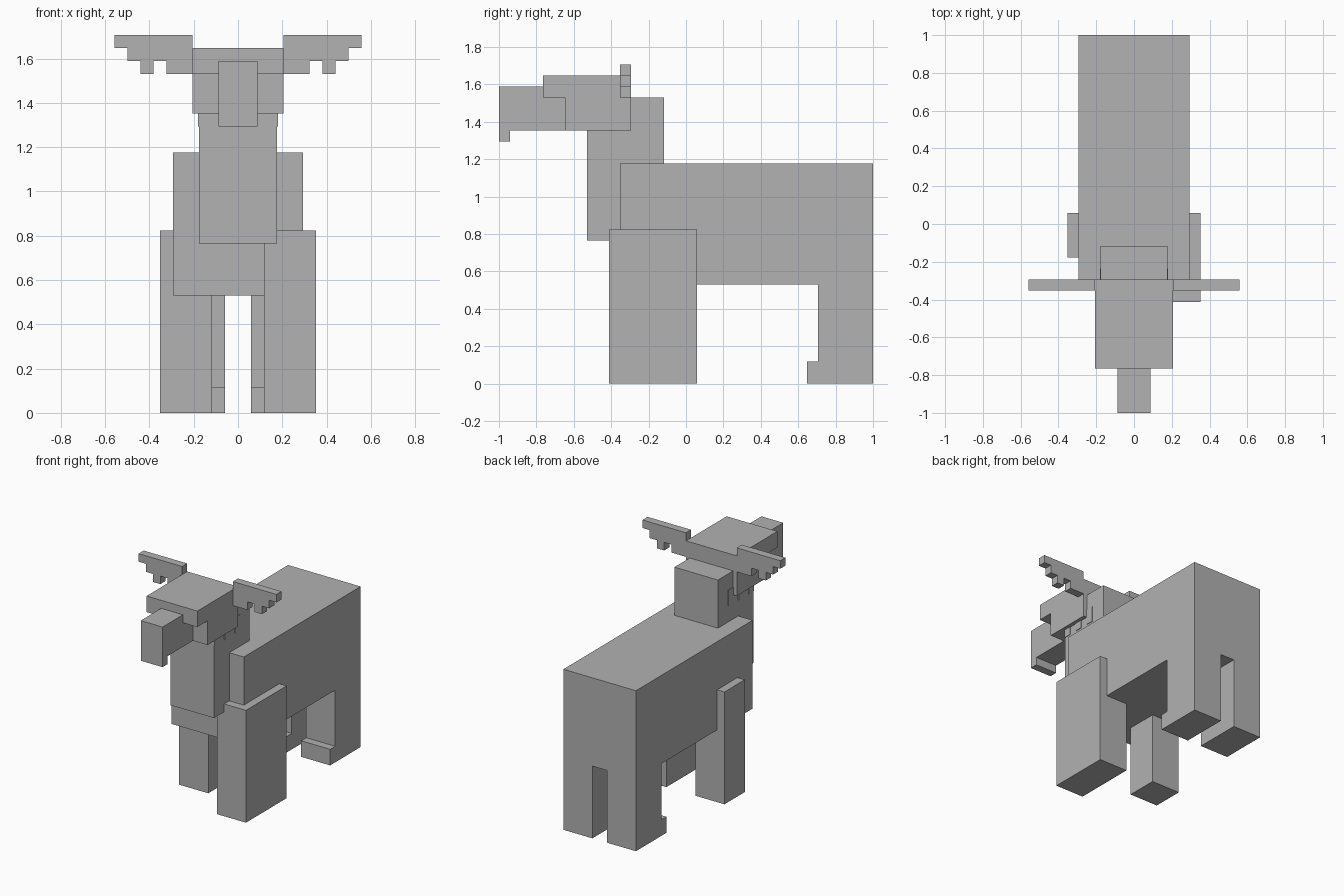
import bpy, bmesh

if "Cube" in bpy.data.objects:
    bpy.data.objects.remove(bpy.data.objects["Cube"])

U = 1 / 17  # block size used throughout the model

grey = bpy.data.materials.new("grey")
grey.diffuse_color = (0.445, 0.445, 0.445, 1)
grey.use_nodes = True
grey.node_tree.nodes["Principled BSDF"].inputs["Base Color"].default_value = grey.diffuse_color


def prism(name, profile, lo, hi, axis="x"):
    """Extrude a 2D outline: (y, z) points along x, or (x, z) points along y. Block units."""
    bm = bmesh.new()
    if axis == "x":
        pts = [(lo, a, b) for a, b in profile]
        step = (hi - lo, 0, 0)
    else:
        pts = [(a, lo, b) for a, b in profile]
        step = (0, hi - lo, 0)
    face = bm.faces.new([bm.verts.new(p) for p in pts])
    out = bmesh.ops.extrude_face_region(bm, geom=[face])
    bmesh.ops.translate(bm, vec=step, verts=[g for g in out["geom"] if isinstance(g, bmesh.types.BMVert)])
    bmesh.ops.scale(bm, vec=(U, U, U), verts=bm.verts)
    bmesh.ops.recalc_face_normals(bm, faces=bm.faces)
    mesh = bpy.data.meshes.new(name)
    bm.to_mesh(mesh)
    bm.free()
    mesh.materials.append(grey)
    obj = bpy.data.objects.new(name, mesh)
    bpy.context.collection.objects.link(obj)
    return obj


def box(name, x0, x1, y0, y1, z0, z1):
    return prism(name, [(y0, z0), (y1, z0), (y1, z1), (y0, z1)], x0, x1)


# Torso and neck
box("body", -5, 5, -6, 17, 9, 20)
box("neck", -3, 3, -9, -2, 13, 26)

# Front legs: the right one is deeper than the left one
box("front_leg_right", 2, 6, -7, 1, 0, 14)
box("front_leg_left", -6, -2, -3, 1, 0, 14)

# Hind legs with a hoof step at the front
hind = [(11, 0), (17, 0), (17, 9), (12, 9), (12, 2), (11, 2)]
prism("hind_leg_right", hind, 1, 5)
prism("hind_leg_left", hind, -5, -1)

# Head with overhanging brow
prism("head", [(-11, 23), (-5, 23), (-5, 28), (-13, 28), (-13, 26), (-11, 26)], -3.5, 3.5)

# Muzzle with a lip hanging at the tip
prism("muzzle", [(-17, 22), (-16, 22), (-16, 23), (-11, 23), (-11, 27), (-17, 27)], -1.5, 1.5)

# Notched fringe, slightly proud of the neck
fringe = [(-9, 24), (-9, 22)]
for y in (-8, -6):
    fringe += [(y, 22), (y, 23), (y + 1, 23), (y + 1, 22)]
fringe += [(-4, 22), (-4, 24)]
prism("fringe", fringe, -3.08, 3.08)

# Antlers with stepped tines, mirrored left and right
antler = [(3.5, 29), (3.5, 26), (5.5, 26), (5.5, 27), (6.5, 27), (6.5, 26),
          (7.5, 26), (7.5, 27), (8.5, 27), (8.5, 28), (9.5, 28), (9.5, 29)]
for side, s in (("right", 1), ("left", -1)):
    prism("antler_" + side, [(s * x, z) for x, z in antler], -6, -5, "y")
